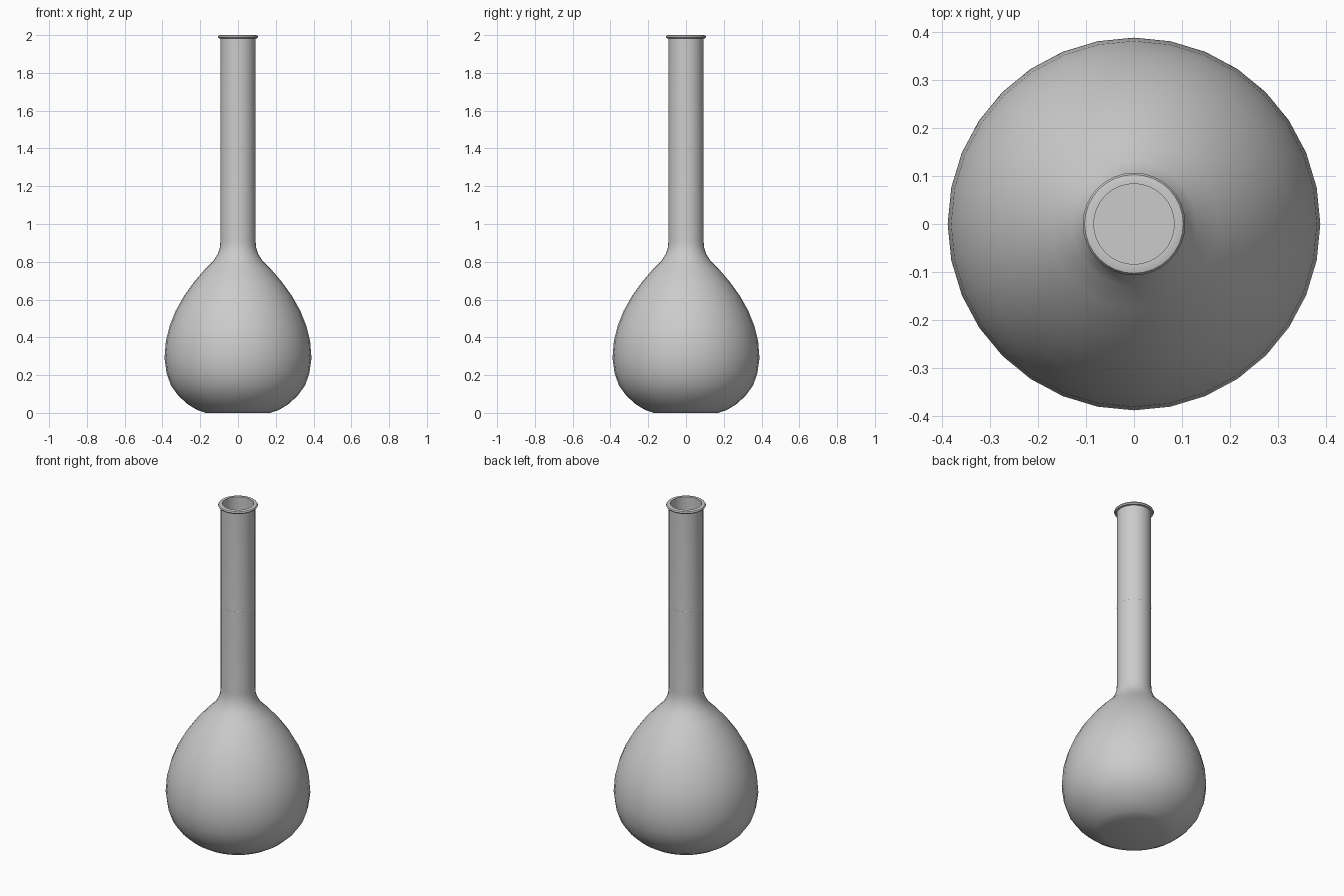
import bpy, bmesh, math

old = bpy.data.objects.get("Cube")
if old:
    bpy.data.objects.remove(old, do_unlink=True)

SIDES = 32
WALL = 0.008


def material(name, colour):
    mat = bpy.data.materials.new(name)
    mat.use_nodes = True
    mat.diffuse_color = colour
    mat.node_tree.nodes["Principled BSDF"].inputs["Base Color"].default_value = colour
    return mat


def lathe(name, profile, mat):
    """Spin a (radius, height) profile around z; zero radii become poles."""
    bm = bmesh.new()
    verts = [bm.verts.new((r, 0, z)) for r, z in profile]
    edges = [bm.edges.new(pair) for pair in zip(verts, verts[1:])]
    bmesh.ops.spin(bm, geom=verts + edges, cent=(0, 0, 0), axis=(0, 0, 1),
                   angle=math.tau, steps=SIDES, use_duplicate=False)
    bmesh.ops.remove_doubles(bm, verts=bm.verts, dist=0.0001)
    bmesh.ops.recalc_face_normals(bm, faces=bm.faces)
    mesh = bpy.data.meshes.new(name)
    bm.to_mesh(mesh)
    bm.free()
    mesh.materials.append(mat)
    obj = bpy.data.objects.new(name, mesh)
    bpy.context.collection.objects.link(obj)
    bpy.ops.object.select_all(action="DESELECT")
    obj.select_set(True)
    bpy.context.view_layer.objects.active = obj
    bpy.ops.object.shade_smooth_by_angle(angle=math.radians(40))
    return obj


glass = material("pale grey glass", (0.6, 0.6, 0.6, 1))

# Bulb and shoulder, from the flat base up to the neck
bulb = [(0.17, 0), (0.215, 0.015), (0.265, 0.045), (0.315, 0.09), (0.355, 0.145),
        (0.378, 0.21), (0.389, 0.29), (0.382, 0.38), (0.362, 0.46), (0.33, 0.54),
        (0.285, 0.62), (0.235, 0.69), (0.175, 0.76), (0.13, 0.805), (0.108, 0.84),
        (0.096, 0.875), (0.093, 0.91)]

# Rounded lip at the mouth
lip = [(0.093, 1.982), (0.103, 1.984), (0.107, 1.991), (0.103, 1.998),
       (0.096, 2.0), (0.084, 2.0)]

# Inner wall follows the outer one back down to the floor
inner = [(r - WALL, max(z, 0.012)) for r, z in reversed(bulb)]

lathe("flask_body", [(0, 0)] + bulb + lip + inner + [(0, 0.012)], glass)

# Liquid surface level with the filling mark
lathe("liquid_surface", [(0, 1.4), (0.0845, 1.4)], glass)

# Thin filling mark around the neck
lathe("filling_mark", [(0.0932, 1.399), (0.0936, 1.4), (0.0932, 1.401)], glass)
